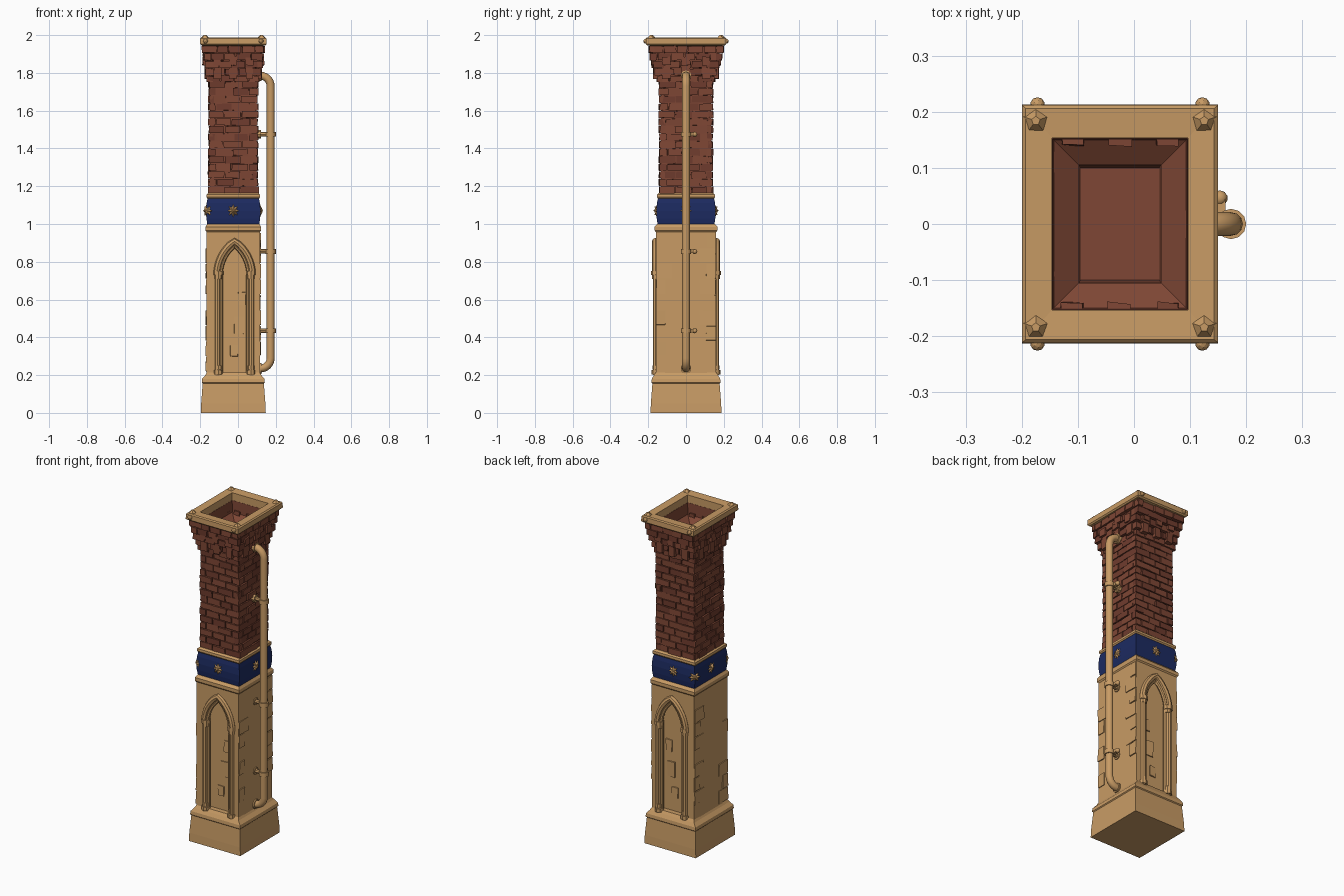
import bpy, bmesh, math, random
from mathutils import Vector, Matrix

random.seed(4)
CX = -0.025            # tower axis
AX = -0.018            # arch axis
if "Cube" in bpy.data.objects:
    bpy.data.objects.remove(bpy.data.objects["Cube"])


def material(name, rgb):
    m = bpy.data.materials.new(name)
    m.use_nodes = True
    m.diffuse_color = (*rgb, 1)
    m.node_tree.nodes["Principled BSDF"].inputs["Base Color"].default_value = (*rgb, 1)
    return m


STONE = material("sandstone", (0.58, 0.33, 0.13))
BRICK = material("red brick", (0.21, 0.062, 0.035))
DARK = material("dark brick", (0.16, 0.045, 0.027))
BLUE = material("deep blue", (0.012, 0.024, 0.12))


def finish(name, bm, mats, smooth=False):
    bmesh.ops.recalc_face_normals(bm, faces=bm.faces)
    me = bpy.data.meshes.new(name)
    bm.to_mesh(me)
    bm.free()
    for m in mats:
        me.materials.append(m)
    ob = bpy.data.objects.new(name, me)
    bpy.context.collection.objects.link(ob)
    if smooth:
        bpy.ops.object.select_all(action='DESELECT')
        ob.select_set(True)
        bpy.context.view_layer.objects.active = ob
        bpy.ops.object.shade_smooth_by_angle(angle=math.radians(40))
    return ob


def box(bm, lo, hi, jitter=0.0, mat=0):
    lo, hi = Vector(lo), Vector(hi)
    size, mid = hi - lo, (lo + hi) / 2
    verts = bmesh.ops.create_cube(bm, size=1)["verts"]
    for v in verts:
        v.co = Vector(v.co[i] * size[i] + mid[i] + random.uniform(-jitter, jitter) for i in range(3))
    for f in {f for v in verts for f in v.link_faces}:
        f.material_index = mat


def loft(name, profile, mat, closed=False):
    """Stack of rectangles (z, half x, half y) around the tower axis."""
    bm = bmesh.new()
    rings = [[bm.verts.new((CX + sx * hx, sy * hy, z))
              for sx, sy in ((-1, -1), (1, -1), (1, 1), (-1, 1))] for z, hx, hy in profile]
    pairs = list(zip(rings, rings[1:]))
    if closed:
        pairs.append((rings[-1], rings[0]))
    else:
        bm.faces.new(rings[0])
        bm.faces.new(rings[-1])
    for a, b in pairs:
        for i in range(4):
            j = (i + 1) % 4
            bm.faces.new((a[i], a[j], b[j], b[i]))
    return finish(name, bm, [mat])


def tube(bm, pts, radius, sides=12):
    """Sweep a round section along a path lying in an x-z plane."""
    pts = [Vector(p) for p in pts]
    rings = []
    for i, p in enumerate(pts):
        t = (pts[min(i + 1, len(pts) - 1)] - pts[max(i - 1, 0)]).normalized()
        u = Vector((0, 1, 0))
        w = t.cross(u)
        rings.append([bm.verts.new(p + radius * (math.cos(a) * u + math.sin(a) * w))
                      for a in (2 * math.pi * k / sides for k in range(sides))])
    for a, b in zip(rings, rings[1:]):
        for k in range(sides):
            bm.faces.new((a[k], a[k - 1], b[k - 1], b[k]))
    bm.faces.new(rings[0])
    bm.faces.new(rings[-1])


def ball(bm, at, r):
    bmesh.ops.create_icosphere(bm, subdivisions=2, radius=r, matrix=Matrix.Translation(at))


def course(bm, z0, z1, hx, hy, length, shift, depth=0.03, wobble=0.004):
    """One ring of bricks around the tower."""
    gap = 0.0025
    for axis, half, face in ((0, hx, hy), (1, hy, hx)):
        for side in (-1, 1):
            edges = [-half]
            s = -half + length * (0.5 if shift else 1)
            while s < half - 0.02:
                edges.append(s + random.uniform(-0.008, 0.008))
                s += length
            edges.append(half)
            for a, b in zip(edges, edges[1:]):
                out = face + random.uniform(-wobble, wobble)
                d0, d1 = sorted((side * out, side * (face - depth)))
                mat = int(random.random() < 0.35)
                if axis == 0:
                    box(bm, (CX + a + gap, d0, z0 + gap), (CX + b - gap, d1, z1 - gap), 0.002, mat)
                else:
                    box(bm, (CX + d0, a + gap, z0 + gap), (CX + d1, b - gap, z1 - gap), 0.002, mat)


# Stepped base and lower trim
loft("base", [(0, .172, .188), (.05, .170, .186), (.155, .162, .178), (.16, .167, .183),
              (.18, .165, .181), (.2, .148, .17), (.215, .14, .16)], STONE)
loft("lower_body", [(.2, .139, .13), (.97, .139, .13)], STONE)

# Pointed arch line, used for both the wall opening and the moulding
SPAN, SPRING, RISE = 0.09, 0.73, 0.175
R = (SPAN ** 2 + RISE ** 2) / (2 * SPAN)
TOP = math.atan2(RISE, R - SPAN)


def arch(offset, steps=8):
    right = [(SPAN - R + (R + offset) * math.cos(TOP * i / steps),
              SPRING + (R + offset) * math.sin(TOP * i / steps)) for i in range(steps + 1)]
    right[-1] = (0, right[-1][1])
    return [(AX + x, z) for x, z in right] + [(AX - x, z) for x, z in reversed(right[:-1])]


for side, label in ((-1, "front"), (1, "back")):
    # Wall slab with an arched niche
    bm = bmesh.new()
    hole = arch(0)
    outline = [(CX - .141, .2), (CX - .141, .97), (CX + .141, .97), (CX + .141, .2),
               (hole[0][0], .2)] + hole + [(hole[-1][0], .2)]
    face = bm.faces.new([bm.verts.new((x, side * .16, z)) for x, z in outline])
    new = bmesh.ops.extrude_face_region(bm, geom=[face])["geom"]
    for v in new:
        if isinstance(v, bmesh.types.BMVert):
            v.co.y -= side * .05
    finish(label + "_niche_wall", bm, [STONE])
    # Arch moulding, twin shafts, capitals and feet
    bm = bmesh.new()
    tube(bm, [(x, side * .162, z) for x, z in arch(.004)], .018, 8)
    tube(bm, [(x, side * .156, z) for x, z in arch(-.015)], .012, 8)
    for s in (-1, 1):
        x = AX + s * SPAN
        for dx, dy, r in ((0, .162, .014), (-s * .018, .152, .011)):
            tube(bm, [(x + dx, side * dy, .2), (x + dx, side * dy, .74)], r, 8)
        for z, r in ((.72, .021), (.74, .026), (.215, .024), (.24, .019)):
            tube(bm, [(x - s * .004, side * .158, z - .011), (x - s * .004, side * .158, z + .011)], r, 8)
    finish(label + "_arch", bm, [STONE], True)
    # Worn blocks inside the niche and beside it
    bm = bmesh.new()
    for x, z, w, h in ((-.02, .42, .05, .09), (.0, .57, .04, .07), (-.04, .3, .04, .06)):
        box(bm, (x, side * .128, z), (x + w, side * .136, z + h), .002)
    finish(label + "_niche_blocks", bm, [STONE])

# Side walls and slightly raised blocks
loft("side_walls", [(.2, .142, .158), (.97, .142, .158)], STONE).data.transform(
    Matrix.Translation((CX, 0, 0)) @ Matrix.Diagonal((1, .7, 1, 1)) @ Matrix.Translation((-CX, 0, 0)))
bm = bmesh.new()
for s in (-1, 1):
    for row in range(9):
        z = .22 + row * .082
        for e in (-1, 1):
            w = .05 if (row + (e > 0)) % 2 else .085
            if random.random() < .6:
                y0, y1 = sorted((e * .158, e * (.158 - w)))
                x0, x1 = sorted((CX + s * .135, CX + s * .146))
                box(bm, (x0, y0, z), (x1, y1, z + .076), .002)
finish("side_blocks", bm, [STONE])

# Blue band between two trims
loft("body_trim", [(.955, .14, .158), (.965, .147, .166), (.985, .147, .166), (1.0, .138, .152)], STONE)
loft("blue_band", [(.995, .137, .150), (1.03, .142, .155), (1.07, .144, .157),
                   (1.11, .141, .154), (1.145, .134, .146)], BLUE)
loft("band_trim", [(1.135, .137, .149), (1.142, .142, .154), (1.156, .141, .153), (1.165, .13, .142)], STONE)

# Star bosses on the band: face centres and the two corners away from the pipe
bm = bmesh.new()
for x, y, angle in ((CX, -.158, 0), (CX + .145, 0, 90), (CX, .158, 180), (CX - .145, 0, 270),
                    (CX - .139, -.152, 315), (CX - .139, .152, 225)):
    frame = Matrix.Translation((x, y, 1.07)) @ Matrix.Rotation(math.radians(angle), 4, 'Z')
    tip = bm.verts.new(frame @ Vector((0, -.012, 0)))
    rim = []
    for k in range(16):
        r = .034 if k % 2 == 0 else .02
        a = k * math.pi / 8
        rim.append(bm.verts.new(frame @ Vector((r * math.cos(a), .003, r * math.sin(a)))))
    for k in range(16):
        bm.faces.new((tip, rim[k - 1], rim[k]))
    bm.faces.new(rim)
finish("star_bosses", bm, [STONE])

# Brick core with the open flue in its top
loft("flue_core", [(1.15, .122, .133), (1.76, .122, .133), (1.94, .152, .187), (1.94, .12, .152),
                   (1.87, .118, .15), (1.84, .073, .105), (1.74, .07, .10)], BRICK)

# Brick shaft
bm = bmesh.new()
rows, low, high = 15, 1.16, 1.76
step = (high - low) / rows
for i in range(rows):
    course(bm, low + i * step, low + (i + 1) * step, .13, .141, .085, i % 2)
finish("brick_shaft", bm, [BRICK, DARK])

# Flared corbel courses and upright brackets
bm = bmesh.new()
for i, (z0, z1, hx, hy) in enumerate(((1.75, 1.785, .137, .152), (1.785, 1.825, .143, .163),
                                      (1.825, 1.865, .151, .175), (1.865, 1.905, .157, .187),
                                      (1.905, 1.945, .162, .195))):
    course(bm, z0, z1, hx, hy, .07, i % 2, .028, .006)
for s in (-1, 1):
    for k in (-1, 0, 1):
        for z0, z1, grow in ((1.77, 1.84, 0), (1.84, 1.885, .012)):
            y0, y1 = sorted((s * .14, s * (.172 + grow)))
            box(bm, (CX + k * .085 - .02, y0, z0), (CX + k * .085 + .02, y1, z1), .003)
            x0, x1 = sorted((CX + s * .12, CX + s * (.15 + grow)))
            box(bm, (x0, k * .105 - .022, z0), (x1, k * .105 + .022, z1), .003)
finish("brick_corbel", bm, [BRICK, DARK])

# Stone cap ring with corner plates and knobs
loft("cap", [(1.945, .168, .205), (1.952, .175, .213), (1.982, .175, .212), (1.988, .168, .206),
             (1.985, .121, .153), (1.94, .121, .153)], STONE, closed=True)
bm = bmesh.new()
for sx in (-1, 1):
    for sy in (-1, 1):
        ball(bm, (CX + sx * .147, sy * .213, 1.968), .013)
        bmesh.ops.create_cone(bm, cap_ends=True, segments=5, radius1=.024, radius2=.008, depth=.016,
                              matrix=Matrix.Translation((CX + sx * .15, sy * .184, 1.992)))
finish("cap_knobs", bm, [STONE])

# Drain pipe with bent ends
bm = bmesh.new()
bend, px = .055, .173
quarter = [math.pi / 2 * i / 6 for i in range(7)]
path = [(.09, 0, .235)]
path += [(px - bend + bend * math.sin(a), 0, .235 + bend - bend * math.cos(a)) for a in quarter]
path += [(px - bend + bend * math.cos(a), 0, 1.785 - bend + bend * math.sin(a)) for a in quarter]
path += [(.09, 0, 1.785)]
tube(bm, path, .021)
for z in (.235, 1.785):
    tube(bm, [(.10, 0, z), (.125, 0, z)], .028)
finish("drain_pipe", bm, [STONE], True)

# Pipe clamps with a wall stub and side bolt
bm = bmesh.new()
for z in (.435, .855, 1.475):
    tube(bm, [(px, 0, z - .013), (px, 0, z + .013)], .027)
    tube(bm, [(.09, 0, z), (px, 0, z)], .012, 8)
    tube(bm, [(.10, 0, z), (.122, 0, z)], .022, 8)
    box(bm, (px - .03, .0, z - .009), (px - .01, .045, z + .009))
    ball(bm, (px - .02, .046, z), .014)
finish("pipe_clamps", bm, [STONE], True)
